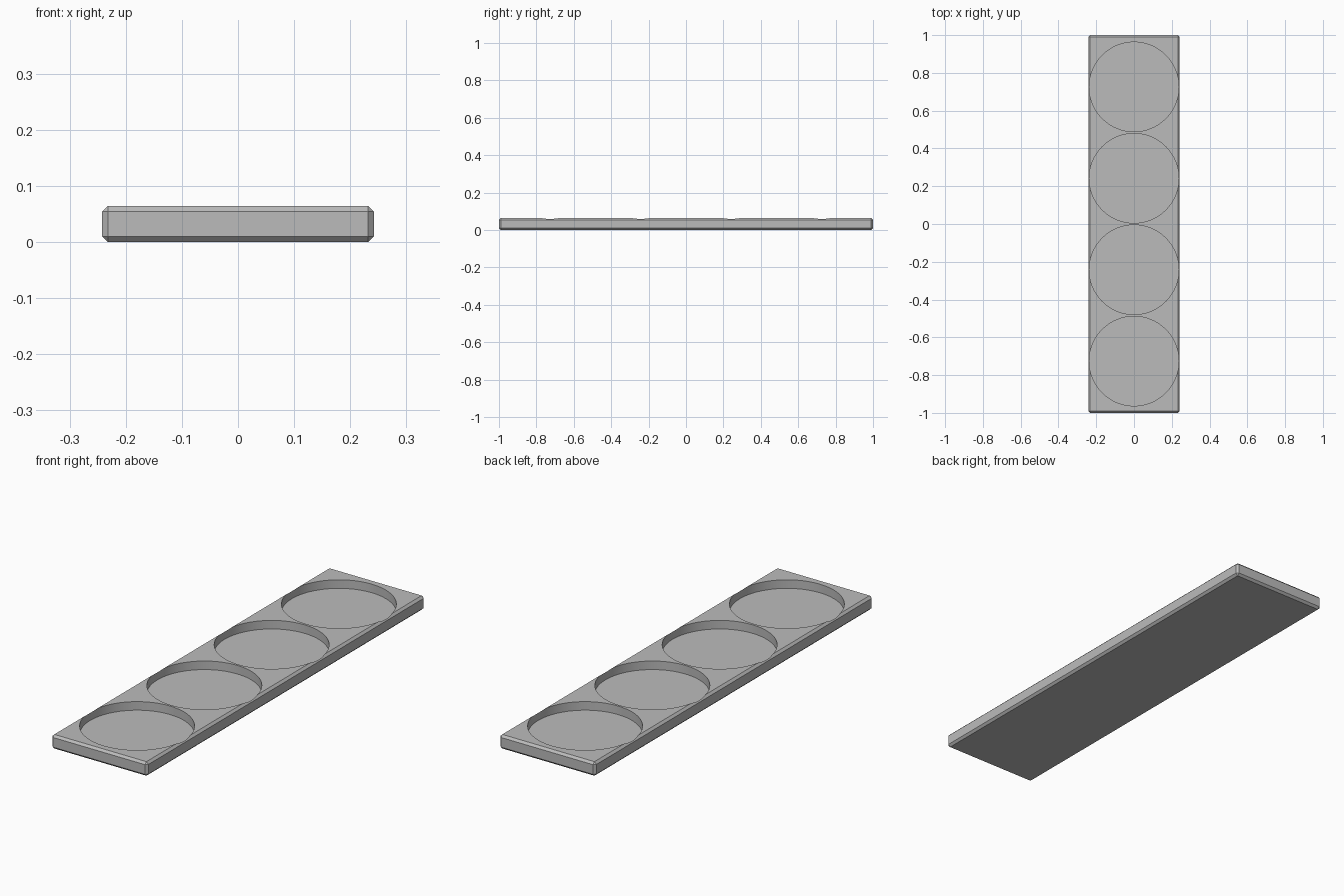
import bpy
import bmesh

HALF_X, HALF_Y, HEIGHT = 0.242, 1.0, 0.064
CHAMFER = 0.01
POCKET_RADIUS, FLOOR_Z = 0.237, 0.025
POCKETS = 4
PITCH = 2 * HALF_X

cube = bpy.data.objects.get("Cube")
if cube:
    bpy.data.objects.remove(cube, do_unlink=True)


def flat_material(name, colour):
    mat = bpy.data.materials.new(name)
    mat.use_nodes = True
    mat.diffuse_color = colour
    mat.node_tree.nodes["Principled BSDF"].inputs["Base Color"].default_value = colour
    return mat


grey = flat_material("plain grey", (0.5, 0.5, 0.5, 1))

# Chamfered tray slab
bpy.ops.mesh.primitive_cube_add(size=1, location=(0, 0, HEIGHT / 2))
tray = bpy.context.object
tray.name = "tray"
tray.scale = (2 * HALF_X, 2 * HALF_Y, HEIGHT)
bpy.ops.object.transform_apply(location=True, rotation=False, scale=True)
tray.data.materials.append(grey)
bm = bmesh.new()
bm.from_mesh(tray.data)
bmesh.ops.bevel(bm, geom=bm.edges[:], offset=CHAMFER, segments=1, affect="EDGES")
bm.to_mesh(tray.data)
bm.free()

# Round pockets in a row, cut from above
for i in range(POCKETS):
    y = (i - (POCKETS - 1) / 2) * PITCH
    bpy.ops.mesh.primitive_cylinder_add(
        vertices=96, radius=POCKET_RADIUS, depth=HEIGHT,
        location=(0, y, FLOOR_Z + HEIGHT / 2))
    cutter = bpy.context.object
    cutter.name = f"pocket_cutter_{i + 1}"
    cutter.data.materials.append(grey)
    cut = tray.modifiers.new(f"pocket_{i + 1}", "BOOLEAN")
    cut.operation = "DIFFERENCE"
    cut.solver = "EXACT"
    cut.object = cutter
    bpy.ops.object.select_all(action="DESELECT")
    tray.select_set(True)
    bpy.context.view_layer.objects.active = tray
    bpy.ops.object.modifier_apply(modifier=cut.name)
    bpy.data.objects.remove(cutter, do_unlink=True)

# Smooth pocket walls, crisp chamfers
bpy.ops.object.shade_smooth_by_angle(angle=0.5)
